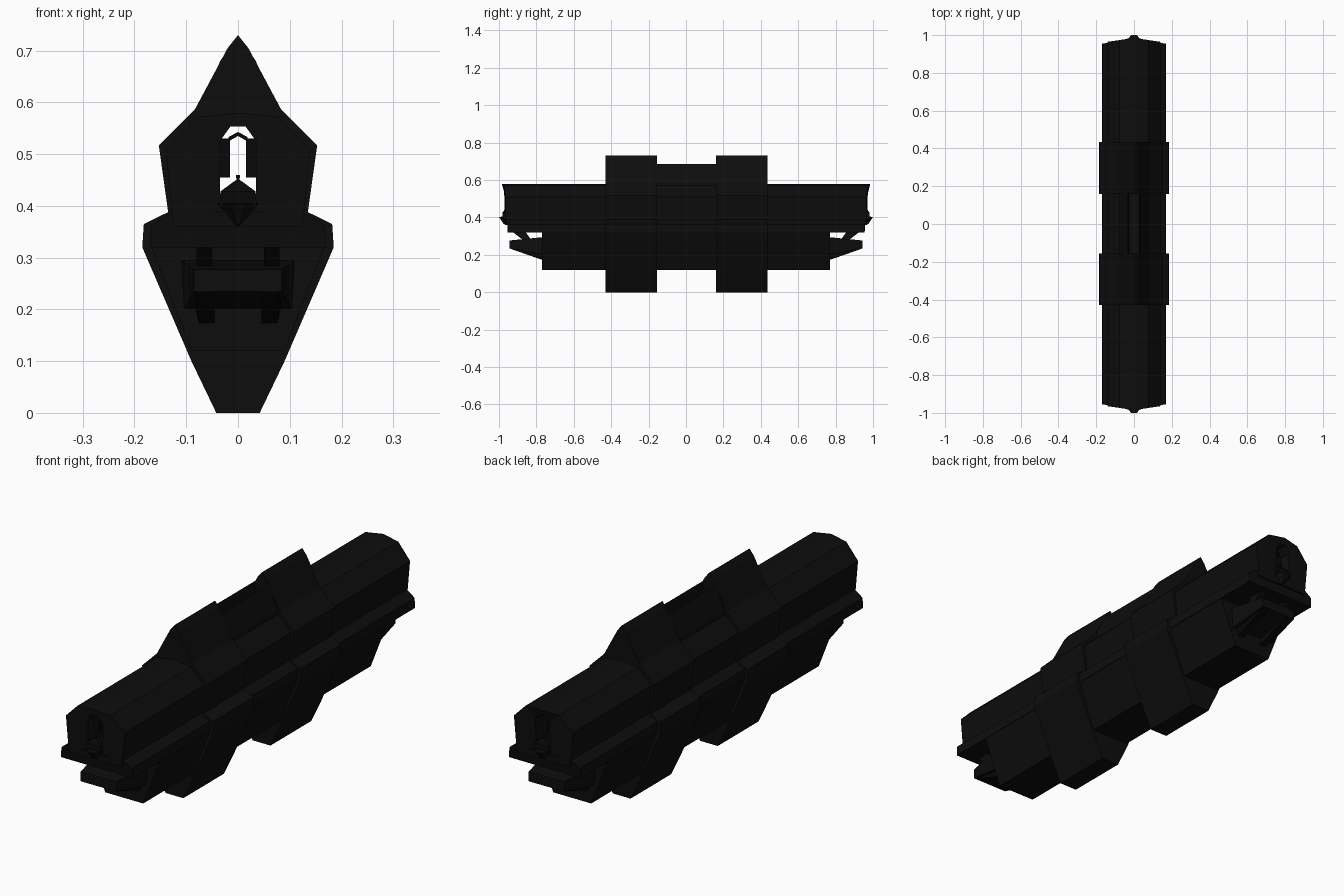
import bpy, bmesh

if "Cube" in bpy.data.objects:
    bpy.data.objects.remove(bpy.data.objects["Cube"])

def material(name, rgb):
    m = bpy.data.materials.new(name)
    m.diffuse_color = (*rgb, 1)
    m.use_nodes = True
    m.node_tree.nodes["Principled BSDF"].inputs["Base Color"].default_value = m.diffuse_color
    return m

black = material("hull black", (0.004, 0.004, 0.004))
dark = material("deep black", (0.0025, 0.0025, 0.0025))

def mesh_object(name, bm, mat):
    bmesh.ops.recalc_face_normals(bm, faces=bm.faces)
    me = bpy.data.meshes.new(name)
    bm.to_mesh(me)
    bm.free()
    me.materials.append(mat)
    ob = bpy.data.objects.new(name, me)
    bpy.context.collection.objects.link(ob)
    return ob

def loft(name, rings, mat=black):
    """Skin closed rings that have equal point counts, with flat caps."""
    bm = bmesh.new()
    vs = [[bm.verts.new(p) for p in r] for r in rings]
    n = len(vs[0])
    for a, b in zip(vs, vs[1:]):
        for i in range(n):
            j = (i + 1) % n
            bm.faces.new((a[i], a[j], b[j], b[i]))
    bm.faces.new(vs[0])
    bm.faces.new(vs[-1])
    return mesh_object(name, bm, mat)

def mirrored(half):
    """Right half profile, bottom to top, mirrored into a full outline."""
    return half + [(-x, z) for x, z in reversed(half) if x > 0]

def hull(name, half, y0, y1, wedge=0.0, mat=black):
    """Extrude a symmetric profile along y; wedge pushes the end centres out."""
    out = mirrored(half)
    mid = (y0 + y1) / 2
    rings = []
    for y in (y0, y1):
        s = 1 if y > mid else -1
        rings.append([(x, y + s * wedge * (1 - abs(x) / 0.17), z) for x, z in out])
    return loft(name, rings, mat)

def box(name, x0, x1, y0, y1, z0, z1, mat=black):
    ring = lambda y: [(x0, y, z0), (x1, y, z0), (x1, y, z1), (x0, y, z1)]
    return loft(name, [ring(y0), ring(y1)], mat)

# Long upper gallery, side ledges and lower keel
gallery = hull("upper_gallery", [(0.125, 0.36), (0.14, 0.51), (0.078, 0.572), (0, 0.58)],
               -0.96, 0.96, 0.025)
ledge = hull("side_ledge", [(0.17, 0.32), (0.168, 0.363), (0.125, 0.388), (0, 0.39)],
             -0.955, 0.955, 0.02)
hull("lower_keel", [(0.09, 0.12), (0.168, 0.322)], -0.77, 0.77)

# Two large armoured ribs
rib_half = [(0.042, 0), (0.09, 0.1), (0.185, 0.32), (0.182, 0.365), (0.135, 0.388),
            (0.153, 0.517), (0.083, 0.587), (0.02, 0.705), (0, 0.73)]
ribs = [hull("armour_rib", rib_half, -0.43, -0.155),
        hull("armour_rib", rib_half, 0.16, 0.435)]

# Grooved spine between the ribs
spine = hull("roof_spine", [(0.078, 0.56), (0.076, 0.585), (0.032, 0.685), (0.027, 0.60), (0, 0.60)],
             -0.16, 0.165)

# Walkway tunnel cut through the upper structure
cutter = hull("tunnel_cutter", [(0.035, 0.41), (0.035, 0.525), (0.015, 0.553)], -1.2, 1.2)
for ob in [gallery, spine] + ribs:
    mod = ob.modifiers.new("tunnel", 'BOOLEAN')
    mod.operation = 'DIFFERENCE'
    mod.solver = 'EXACT'
    mod.object = cutter
    bpy.context.view_layer.objects.active = ob
    bpy.ops.object.modifier_apply(modifier=mod.name)
bpy.data.objects.remove(cutter)

for s in (-1, 1):
    # Doorway side panels and peaked lintel inside each end
    for k in (-1, 1):
        box("door_panel", *sorted((k * 0.015, k * 0.036)), *sorted((s * 0.9, s * 0.92)),
            0.455, 0.53, dark)
    rings = [[(-0.018, s * y, 0.525), (0, s * y, 0.535), (0.018, s * y, 0.525),
              (0.018, s * y, 0.533), (0, s * y, 0.543), (-0.018, s * y, 0.533)]
             for y in (0.90, 0.93)]
    loft("door_lintel", rings, dark)

    # Pointed pedestal standing in the doorway
    def square(r, z, y=0.96):
        return [(a * r, s * y + b * r * 0.6, z) for a, b in ((-1, -1), (1, -1), (1, 1), (-1, 1))]
    loft("pedestal", [square(0.036, 0.40), square(0.034, 0.428), square(0.008, 0.447),
                      square(0.003, 0.45), square(0.004, 0.46)], dark)

    # Wedge shaped prow below the doorway
    loft("prow_wedge", [
        [(-0.04, s * 0.97, 0.405), (0.04, s * 0.97, 0.405), (0.004, s * 0.965, 0.362), (-0.004, s * 0.965, 0.362)],
        [(-0.015, s * 1.0, 0.403), (0.015, s * 1.0, 0.403), (0.004, s * 0.975, 0.365), (-0.004, s * 0.975, 0.365)]])

    # Docking arm plate under the ledge
    loft("docking_plate", [
        [(-0.105, s * 0.76, 0.20), (0.105, s * 0.76, 0.20), (0.11, s * 0.76, 0.295), (-0.11, s * 0.76, 0.295)],
        [(-0.085, s * 0.943, 0.235), (0.085, s * 0.943, 0.235), (0.085, s * 0.943, 0.277), (-0.085, s * 0.943, 0.277)]])
    for k in (-1, 1):
        # Tapered prongs beneath the plate
        loft("docking_prong", [
            [(k * 0.045, s * 0.76, 0.17), (k * 0.075, s * 0.76, 0.17),
             (k * 0.095, s * 0.76, 0.25), (k * 0.045, s * 0.76, 0.25)],
            [(k * 0.045, s * 0.94, 0.233), (k * 0.08, s * 0.94, 0.233),
             (k * 0.085, s * 0.94, 0.25), (k * 0.045, s * 0.94, 0.25)]], dark)
        # Slanted strut from plate up to the ledge
        loft("arm_strut", [
            [(k * 0.05, s * 0.82, 0.27), (k * 0.08, s * 0.82, 0.27),
             (k * 0.08, s * 0.86, 0.27), (k * 0.05, s * 0.86, 0.27)],
            [(k * 0.05, s * 0.86, 0.325), (k * 0.08, s * 0.86, 0.325),
             (k * 0.08, s * 0.93, 0.325), (k * 0.05, s * 0.93, 0.325)]])
